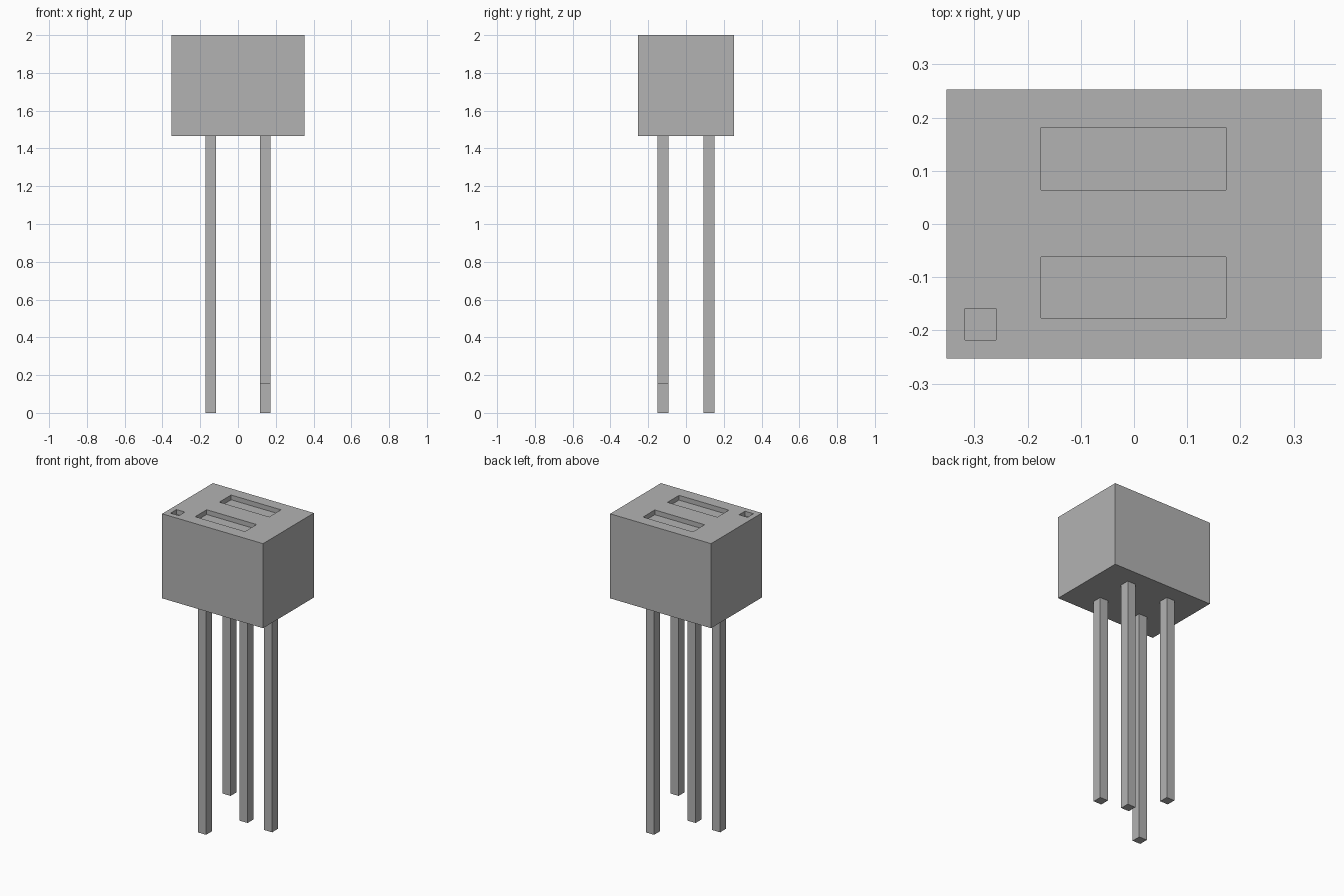
import bpy

cube = bpy.data.objects.get("Cube")
if cube:
    bpy.data.objects.remove(cube, do_unlink=True)

# Single flat grey
grey = bpy.data.materials.new("plain grey")
grey.use_nodes = True
colour = (0.45, 0.45, 0.45, 1)
grey.diffuse_color = colour
grey.node_tree.nodes["Principled BSDF"].inputs["Base Color"].default_value = colour


def box(name, x, y, z):
    """Axis-aligned box from (min, max) ranges."""
    ranges = (x, y, z)
    bpy.ops.mesh.primitive_cube_add(size=1, location=[(a + b) / 2 for a, b in ranges])
    ob = bpy.context.object
    ob.name = name
    ob.scale = [b - a for a, b in ranges]
    bpy.ops.object.transform_apply(location=False, rotation=False, scale=True)
    ob.data.materials.append(grey)
    return ob


TOP, BASE, DEPTH = 2.0, 1.467, 0.03

# Housing block
housing = box("housing", (-0.352, 0.352), (-0.253, 0.253), (BASE, TOP))

# Shallow recesses in the top: two slots and a corner marker
recesses = {
    "back_slot": ((-0.175, 0.173), (0.064, 0.181)),
    "front_slot": ((-0.175, 0.173), (-0.177, -0.062)),
    "corner_marker": ((-0.318, -0.259), (-0.218, -0.159)),
}
for name, (x, y) in recesses.items():
    cutter = box(name + "_cutter", x, y, (TOP - DEPTH, TOP + 0.1))
    cutter.hide_render = True
    cut = housing.modifiers.new(name, "BOOLEAN")
    cut.operation = "DIFFERENCE"
    cut.solver = "EXACT"
    cut.object = cutter
    bpy.context.view_layer.objects.active = housing
    bpy.ops.object.modifier_apply(modifier=cut.name)
    bpy.data.objects.remove(cutter, do_unlink=True)

# Four square pins; one diagonal pair is shorter
for sx, side in ((-1, "right"), (1, "left")):
    for sy, end in ((-1, "front"), (1, "back")):
        cx, cy = sx * 0.145, sy * 0.122
        foot = 0.0 if sx == sy else 0.152
        box(f"{end}_{side}_pin", (cx - 0.028, cx + 0.028),
            (cy - 0.029, cy + 0.029), (foot, BASE))
